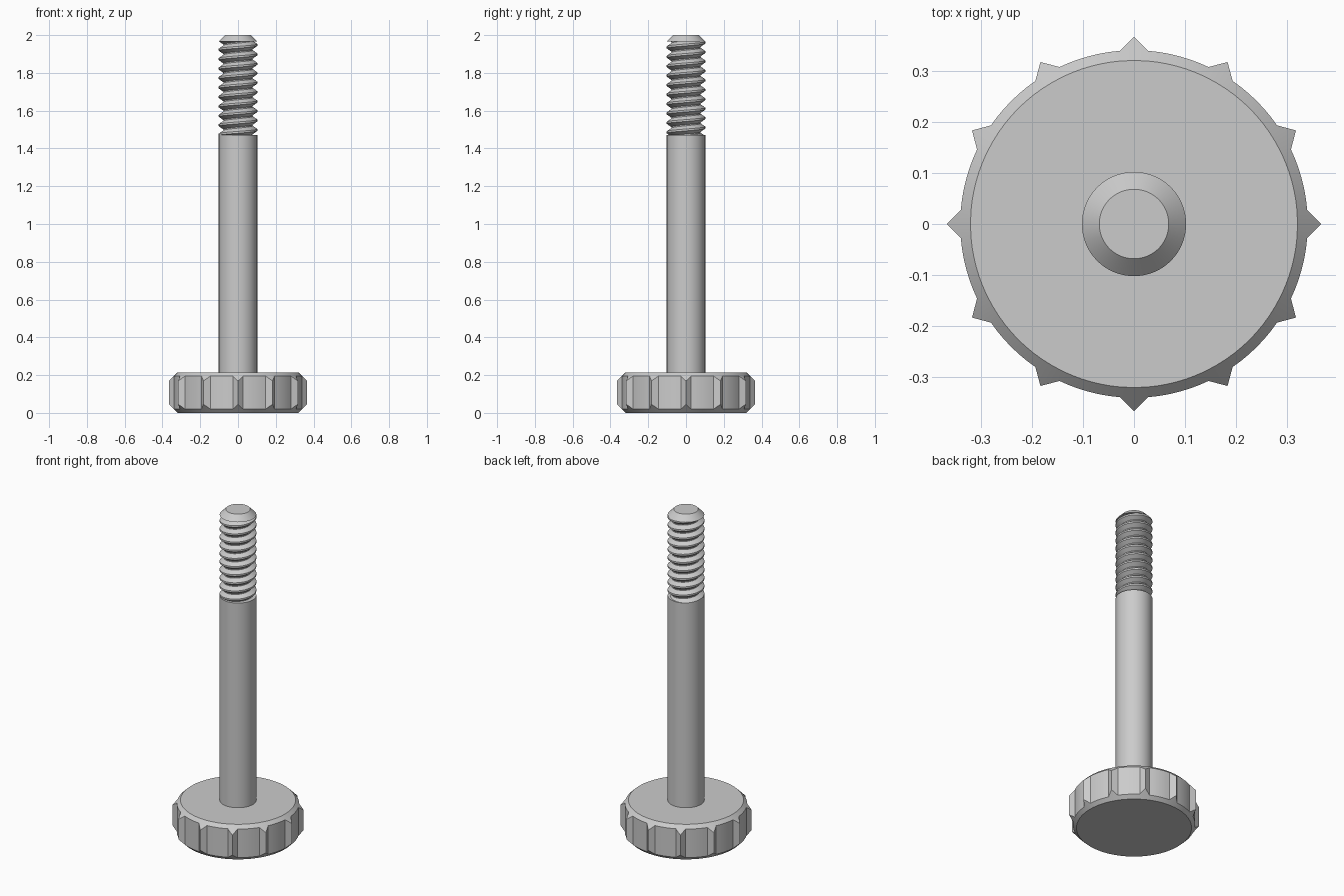
import bpy, bmesh
from math import sin, cos, pi, radians

if "Cube" in bpy.data.objects:
    bpy.data.objects.remove(bpy.data.objects["Cube"])

R_SHAFT, R_ROOT, PITCH = 0.102, 0.078, 0.05
HEAD_H, THREAD_Z, TIP_Z = 0.215, 1.47, 1.966


def finish(name, bm):
    bmesh.ops.remove_doubles(bm, verts=bm.verts, dist=1e-5)
    bmesh.ops.recalc_face_normals(bm, faces=bm.faces)
    me = bpy.data.meshes.new(name)
    bm.to_mesh(me)
    bm.free()
    ob = bpy.data.objects.new(name, me)
    bpy.context.collection.objects.link(ob)
    bpy.ops.object.select_all(action='DESELECT')
    ob.select_set(True)
    bpy.context.view_layer.objects.active = ob
    bpy.ops.object.shade_smooth_by_angle(angle=radians(30))
    return ob


def skin(name, rings, closed=True, caps=True):
    """Bridge rings of points with quads, optionally closing both ends."""
    bm = bmesh.new()
    vs = [[bm.verts.new(p) for p in ring] for ring in rings]
    n = len(rings[0])
    for a, b in zip(vs, vs[1:]):
        for i in range(n if closed else n - 1):
            j = (i + 1) % n
            bm.faces.new((a[i], a[j], b[j], b[i]))
    if caps:
        bm.faces.new(vs[0][::-1])
        bm.faces.new(vs[-1])
    return finish(name, bm)


def lathe(name, profile, n=64):
    return skin(name, [[(r * cos(2 * pi * i / n), r * sin(2 * pi * i / n), z)
                        for i in range(n)] for r, z in profile])


# Knurled head: round outline with twelve pointed teeth, chamfered both ends
outline = []
for k in range(12):
    outline.append((30 * k, 0.366))
    outline += [(30 * k + 4.6 + 20.8 * s / 6, 0.34) for s in range(7)]


def head_ring(radius_of, z_of):
    return [(radius_of(r) * cos(radians(a)), radius_of(r) * sin(radians(a)), z_of(r))
            for a, r in outline]


R_FACE = 0.32
skin("knurled_head", [
    head_ring(lambda r: R_FACE, lambda r: 0),
    head_ring(lambda r: r, lambda r: r - R_FACE),
    head_ring(lambda r: r, lambda r: HEAD_H - (r - R_FACE)),
    head_ring(lambda r: R_FACE, lambda r: HEAD_H)])

# Plain shank and chamfered tip
lathe("shank", [(R_SHAFT, HEAD_H - 0.01), (R_SHAFT, THREAD_Z)])
lathe("tip", [(R_SHAFT, TIP_Z), (0.068, 2.0)])

# Helical thread: one pitch profile as (fraction of pitch, radius)
PROFILE = [(0, R_ROOT), (0.12, R_ROOT), (0.46, R_SHAFT), (0.66, R_SHAFT), (1, R_ROOT)]


def thread_radius(f):
    f %= 1
    for (f0, r0), (f1, r1) in zip(PROFILE, PROFILE[1:]):
        if f <= f1:
            return r0 + (r1 - r0) * (f - f0) / (f1 - f0)


N = 64
rows = []
for turn in range(-1, int((TIP_Z - THREAD_Z) / PITCH) + 2):
    for f, _ in PROFILE[:-1]:
        ring = []
        for i in range(N + 1):
            t = i / N
            z = THREAD_Z + PITCH * (turn + f + t)
            zc = min(max(z, THREAD_Z), TIP_Z)
            r = dict(PROFILE)[f] if zc == z else thread_radius((zc - THREAD_Z) / PITCH - t)
            ring.append((r * cos(2 * pi * t), r * sin(2 * pi * t), zc))
        rows.append(ring)
skin("thread", rows, closed=False, caps=False)
